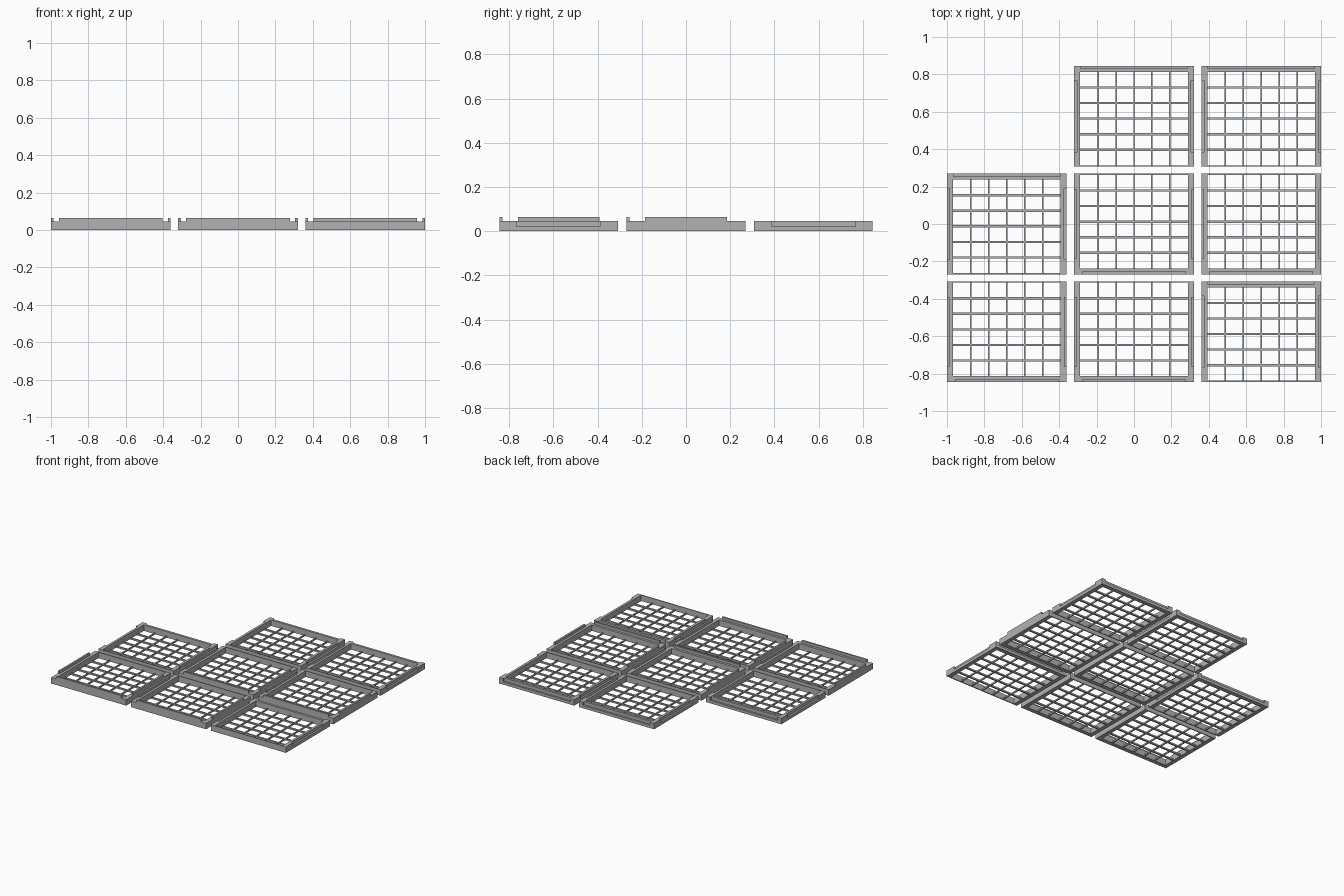
import bpy
from mathutils import Matrix, Vector

if "Cube" in bpy.data.objects:
    bpy.data.objects.remove(bpy.data.objects["Cube"])

W, D, H = 0.64, 0.538, 0.046      # tray width, depth, wall height
RIM, LIP = 0.032, 0.007           # three thick walls, one thin wall
EDGE = 0.014                      # thickness of tongues and grooves
GRID_H = 0.012

grey = bpy.data.materials.new("plain grey")
grey.diffuse_color = (0.45, 0.45, 0.45, 1)
grey.use_nodes = True
grey.node_tree.nodes["Principled BSDF"].inputs["Base Color"].default_value = grey.diffuse_color


def box(name, x0, x1, y0, y1, z0, z1):
    """Axis-aligned box between two corners."""
    bpy.ops.mesh.primitive_cube_add(size=1)
    ob = bpy.context.object
    ob.name = name
    centre = Vector((x0 + x1, y0 + y1, z0 + z1)) / 2
    ob.data.transform(Matrix.Translation(centre) @
                      Matrix.Diagonal((x1 - x0, y1 - y0, z1 - z0, 1)))
    ob.data.materials.append(grey)
    return ob


def combine(base, tool, operation):
    """Apply a boolean and remove the tool."""
    mod = base.modifiers.new("cut", 'BOOLEAN')
    mod.operation, mod.solver, mod.object = operation, 'EXACT', tool
    bpy.context.view_layer.objects.active = base
    bpy.ops.object.modifier_apply(modifier=mod.name)
    bpy.data.objects.remove(tool)


def make_frame(name, s, tongue):
    """Frame whose thick cross wall is at side s; tongues or grooves on three walls."""
    hx, hy = W / 2, D / 2
    frame = box(name, -hx, hx, -hy, hy, 0, H)
    ya, yb = sorted((s * (hy - RIM), -s * (hy - LIP)))
    combine(frame, box("opening", -hx + RIM, hx - RIM, ya, yb, -1, 1), 'DIFFERENCE')
    if tongue:
        z0, z1, over, lx, ly, op = 0.03, 0.065, 0, 0.277, 0.185, 'UNION'
    else:
        z0, z1, over, lx, ly, op = 0.022, 0.1, 0.05, 0.286, 0.19, 'DIFFERENCE'
    ya, yb = sorted((s * (hy - EDGE), s * (hy + over)))
    combine(frame, box("end_joint", -lx, lx, ya, yb, z0, z1), op)
    for side in (-1, 1):
        xa, xb = sorted((side * (hx - EDGE), side * (hx + over)))
        combine(frame, box("side_joint", xa, xb, -ly, ly, z0, z1), op)
    return frame


def make_grid(name, s):
    """Six by six openings on the floor of the tray."""
    ix = W / 2 - RIM
    ya, yb = sorted((s * (D / 2 - RIM), -s * (D / 2 - LIP)))
    grid = box(name, -ix - 0.004, ix + 0.004, ya - 0.004, yb + 0.004, 0.0005, GRID_H)
    px, py = 2 * ix / 6, (yb - ya) / 6
    for i in range(6):
        for j in range(6):
            x, y = -ix + i * px, ya + j * py
            combine(grid, box("cell", x + (0.004 if i else 0), x + px - (0.004 if i < 5 else 0),
                              y + (0.006 if j else 0), y + py - (0.006 if j < 5 else 0),
                              -1, 1), 'DIFFERENCE')
    return grid


# One tray of each kind: grooves with rim at the back, tongues with rim at the front
grooved = (make_frame("grooved_frame", 1, False), make_grid("grooved_grid", 1))
tongued = (make_frame("tongued_frame", -1, True), make_grid("tongued_grid", -1))

# Lay the trays out in rows, leaving the back left place empty
layout = {(0, 1): grooved, (1, 2): grooved, (2, 2): grooved, (2, 0): grooved,
          (0, 0): tongued, (1, 0): tongued, (1, 1): tongued, (2, 1): tongued}
for (col, row), parts in layout.items():
    for part in parts:
        ob = bpy.data.objects.new(part.name + "_tray", part.data)
        ob.location = ((col - 1) * 0.68, (row - 1) * 0.576, 0)
        bpy.context.collection.objects.link(ob)
for part in grooved + tongued:
    bpy.data.objects.remove(part)
